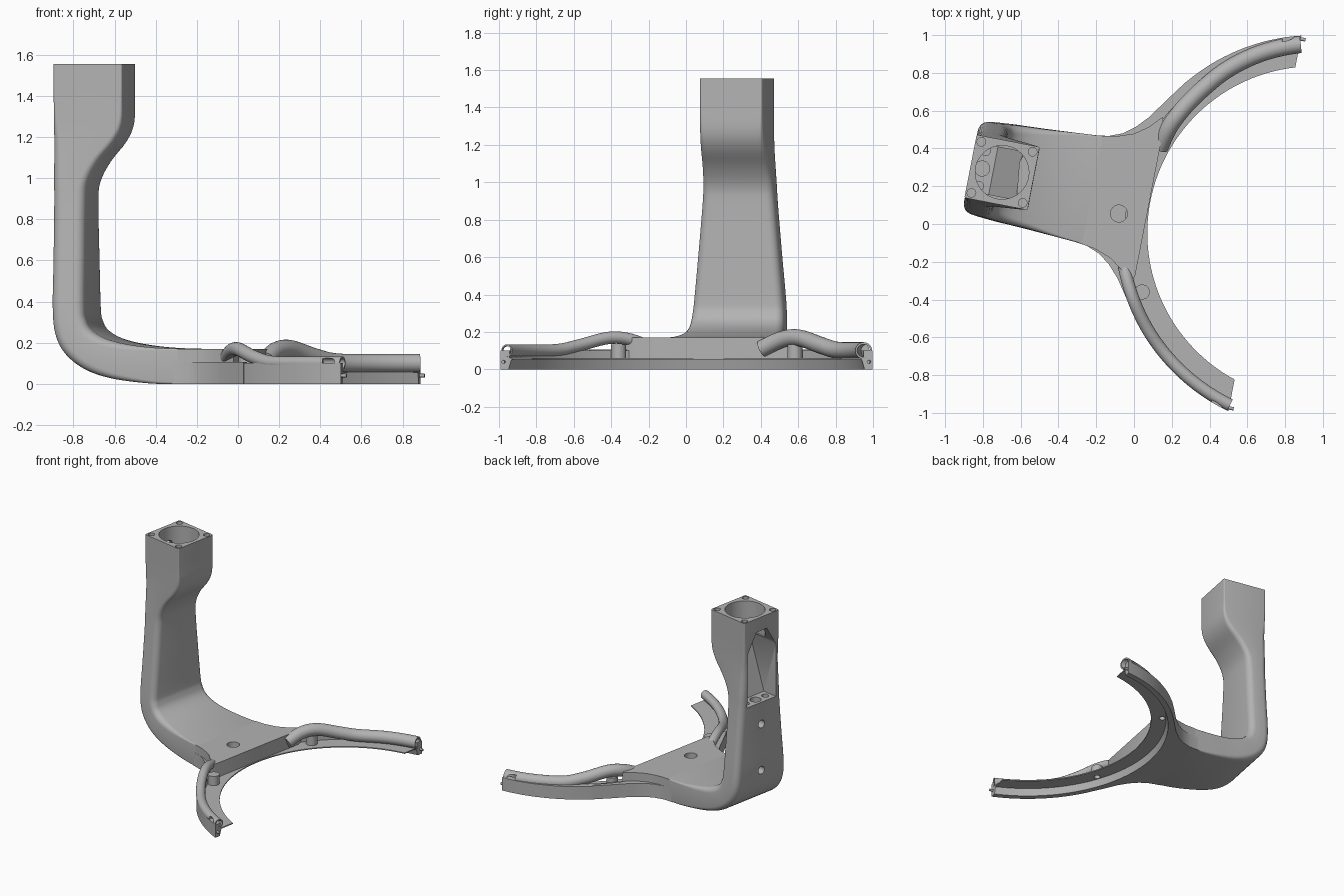
import bpy, bmesh, math
from mathutils import Matrix, Vector

if "Cube" in bpy.data.objects:
    bpy.data.objects.remove(bpy.data.objects["Cube"])

grey = bpy.data.materials.new("plain grey")
grey.use_nodes = True
GREY = (0.45, 0.45, 0.45, 1)
grey.diffuse_color = GREY
grey.node_tree.nodes["Principled BSDF"].inputs["Base Color"].default_value = GREY

# Parts are built along a symmetry axis, then turned into place
FRAME = Matrix.Rotation(math.radians(-11), 4, "Z") @ Matrix.Translation((0, 0.135, 0))
RING_X, END_X = 0.944, 0.68


def add(name, bm):
    bmesh.ops.recalc_face_normals(bm, faces=bm.faces)
    mesh = bpy.data.meshes.new(name)
    bm.to_mesh(mesh)
    bm.free()
    mesh.materials.append(grey)
    ob = bpy.data.objects.new(name, mesh)
    bpy.context.collection.objects.link(ob)
    ob.matrix_world = FRAME
    return ob


def loft(name, sections):
    bm = bmesh.new()
    rows = [[bm.verts.new(p) for p in s] for s in sections]
    n = len(rows[0])
    for a, b in zip(rows, rows[1:]):
        for i in range(n):
            j = (i + 1) % n
            bm.faces.new((a[i], a[j], b[j], b[i]))
    bm.faces.new(rows[0])
    bm.faces.new(rows[-1])
    return add(name, bm)


def slab(name, outline, z0, z1):
    return loft(name, [[(x, y, z) for x, y in outline] for z in (z0, z1)])


def rod(name, centre, radius, length, axis="Z", sides=32):
    bm = bmesh.new()
    turn = Matrix.Rotation(math.pi / 2, 4, "Y") if axis == "X" else Matrix()
    bmesh.ops.create_cone(bm, cap_ends=True, segments=sides, radius1=radius, radius2=radius,
                          depth=length, matrix=Matrix.Translation(centre) @ turn)
    return add(name, bm)


def cut(ob, cutters):
    for c in cutters:
        c.hide_render = True
        mod = ob.modifiers.new("cut", "BOOLEAN")
        mod.operation, mod.solver, mod.object = "DIFFERENCE", "EXACT", c
    bake(ob)
    for c in cutters:
        bpy.data.objects.remove(c)


def bake(ob):
    bpy.context.view_layer.update()
    mesh = bpy.data.meshes.new_from_object(ob.evaluated_get(bpy.context.evaluated_depsgraph_get()))
    ob.modifiers.clear()
    ob.data = mesh


def smooth(rows, steps=4):
    # Catmull-Rom interpolation through rows of values
    out = []
    for i in range(len(rows) - 1):
        a, b, c, d = (rows[max(0, min(len(rows) - 1, i + k))] for k in (-1, 0, 1, 2))
        for s in range(steps):
            t = s / steps
            out.append([0.5 * (2 * q + (r - p) * t + (2 * p - 5 * q + 4 * r - w) * t * t
                               + (3 * q - p - 3 * r + w) * t ** 3)
                        for p, q, r, w in zip(a, b, c, d)])
    return out + [rows[-1]]


def mirrored(side):
    return side + [(x, -y) for x, y in reversed(side)]


def polar(radius, angle, z):
    return (RING_X - radius * math.cos(angle), radius * math.sin(angle), z)


# Column and foot: outer x, z; inner x, z; half width; corner radius
spine = [(-.908, 1.555, -.568, 1.555, .17, .008), (-.908, 1.4, -.568, 1.4, .17, .01),
         (-.908, 1.27, -.57, 1.27, .172, .02), (-.908, 1.18, -.605, 1.18, .177, .035),
         (-.908, 1.08, -.685, 1.08, .184, .04), (-.907, .98, -.738, .98, .191, .04),
         (-.906, .87, -.748, .87, .199, .045), (-.905, .6, -.747, .6, .222, .045),
         (-.905, .37, -.745, .37, .243, .045), (-.89, .24, -.737, .31, .25, .045),
         (-.84, .145, -.71, .262, .255, .045), (-.74, .07, -.645, .222, .262, .04),
         (-.6, .025, -.54, .194, .268, .03), (-.4, .001, -.4, .176, .28, .015),
         (-.25, 0, -.25, .17, .29, .006)]


def section(ox, oz, ix, iz, half, r):
    a, b = Vector((ox, 0, oz)), Vector((ix, 0, iz))
    length, along = (b - a).length, (b - a).normalized()
    pts = []
    for k, (cu, cv) in enumerate([(length - r, half - r), (r, half - r),
                                  (r, r - half), (length - r, r - half)]):
        for s in range(6):
            t = (k + s / 5) * math.pi / 2
            pts.append(a + along * (cu + r * math.cos(t)) + Vector((0, cv + r * math.sin(t), 0)))
    return pts


column = loft("column", [section(*row) for row in smooth(spine)])

# Cable pocket in the back, socket and screw holes in the top
TOP_X = -.738
opening = mirrored([(.89, .14), (1.3, .14), (1.45, .05)])
inner = {.89: -.785, 1.3: -.64, 1.45: -.62}
pocket = loft("pocket_cutter", [[(-1, y, z) for z, y in opening],
                                [(inner[z], y, z) for z, y in opening]])
cutters = [pocket, rod("socket_cutter", (TOP_X, 0, 1.5), .142, .36, sides=48)]
for sx in (-1, 1):
    for sy in (-1, 1):
        cutters.append(rod("screw_cutter", (TOP_X + sx * .138, sy * .138, 1.53), .023, .16, sides=20))
for z in (.36, .72):
    cutters.append(rod("back_hole_cutter", (-.9, 0, z), .03, .16, "X", 24))
for y, r in ((-.095, .025), (0, .04), (.095, .025)):
    cutters.append(rod("floor_hole_cutter", (-.845, y, .87), r, .14, sides=24))
cut(column, cutters)

# Raised deck with a blind hole
deck = slab("deck", mirrored([(-.27, .289), (-.18, .303), (-.09, .335), (-.02, .385),
                              (.04, .45), (.058, .40)]), .055, .17)
cut(deck, [rod("deck_hole_cutter", (-.089, -.096, .15), .045, .16)])

# Lower gusset that flares out into the arms
flare = [(-.3, .286), (-.22, .297), (-.15, .325), (-.09, .37), (-.03, .435), (.05, .55), (.13, .66)]
arc = [polar(1.02, math.radians(a), 0)[:2] for a in range(38, 0, -3)]
slab("gusset", mirrored(flare + arc), 0, .105)

# Curved arms: thin inner flange and upright outer wall
profile = [(.882, .06), (.882, .052), (.99, .052), (1.005, 0), (1.047, 0),
           (1.047, .1), (1.0, .1), (1.0, .06)]
STEPS = 64
arms = loft("arms", [[polar(r, (2 * i / STEPS - 1) * math.acos((RING_X - END_X) / r), z)
                      for r, z in profile] for i in range(STEPS + 1)])

# Bosses under the arms, drilled from below
bosses = [rod("boss", (.111, s * .48, .093), .04, .078) for s in (-1, 1)]
for s, boss in zip((-1, 1), bosses):
    drill = rod("drill_cutter", (.111, s * .48, .04), .022, .1, sides=24)
    spare = rod("drill_cutter_flange", (.111, s * .48, .04), .022, .1, sides=24)
    cut(boss, [drill])
    cut(arms, [spare])

# Hollow tubes that run along the arms and rise onto the deck
humps = [(75, .1, 0), (62, .1, .2), (50, .103, .5), (42, .128, .8), (32, .168, 1),
         (25, .158, 1.15), (18, .11, 1.5)]
for name, side, radius, start, drift in (("right_tube", -1, .033, 1.013, -.005),
                                         ("left_tube", 1, .045, 1.0, .045)):
    path = [Vector(polar(start - drift * d, side * math.radians(a), z))
            for a, z, d in smooth(humps, 6)]
    rows = []
    for i, p in enumerate(path):
        tangent = path[min(i + 1, len(path) - 1)] - path[max(i - 1, 0)]
        across = tangent.cross(Vector((0, 0, 1))).normalized()
        up = across.cross(tangent).normalized()
        rows.append([p + radius * (across * math.cos(t) + up * math.sin(t))
                     for t in (k * math.tau / 24 for k in range(24))])
    tube = loft(name, rows)
    cut(tube, [rod("bore_cutter", path[0], radius * .75, .2, "X", 24)])

# Locating pins at the arm ends
for name, s in (("right_pin", -1), ("left_pin", 1)):
    rod(name, (END_X + .005, s * .995, .04), .009, .04, "X", 12)

bpy.ops.object.select_all(action="DESELECT")
for ob in bpy.context.collection.objects:
    if ob.type == "MESH" and ob.data.materials and ob.data.materials[0] == grey:
        ob.select_set(True)
        bpy.context.view_layer.objects.active = ob
bpy.ops.object.shade_smooth_by_angle(angle=math.radians(35))
